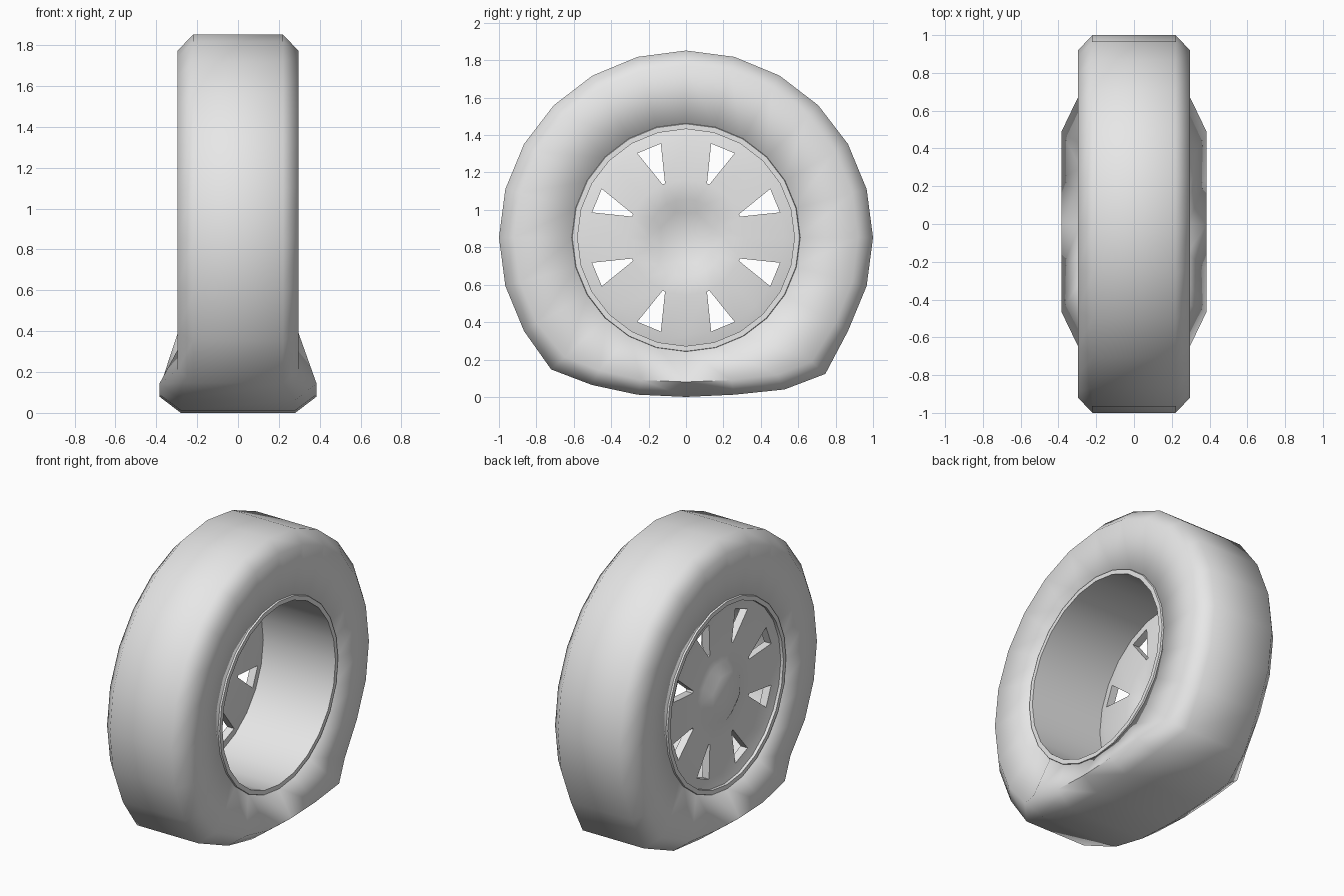
import bpy, bmesh
from math import sin, cos, radians, copysign
from mathutils import Vector

if "Cube" in bpy.data.objects:
    bpy.data.objects.remove(bpy.data.objects["Cube"], do_unlink=True)

SEG = 24
STEP = 360 / SEG
AXLE = 0.852  # height of the wheel centre

grey = bpy.data.materials.new("plain grey")
grey.use_nodes = True
grey.diffuse_color = (0.8, 0.8, 0.8, 1)
grey.node_tree.nodes["Principled BSDF"].inputs["Base Color"].default_value = (0.8, 0.8, 0.8, 1)


def polar(r, degrees, x):
    a = radians(degrees)
    return Vector((x, r * cos(a), AXLE + r * sin(a)))


def finish(bm, name, angle):
    bmesh.ops.recalc_face_normals(bm, faces=bm.faces[:])
    mesh = bpy.data.meshes.new(name)
    bm.to_mesh(mesh)
    bm.free()
    obj = bpy.data.objects.new(name, mesh)
    bpy.context.collection.objects.link(obj)
    mesh.materials.append(grey)
    bpy.ops.object.select_all(action='DESELECT')
    obj.select_set(True)
    bpy.context.view_layer.objects.active = obj
    bpy.ops.object.shade_smooth_by_angle(angle=radians(angle))
    return obj


def lathe(bm, profile, place):
    """Closed (radius, x) section swept around the axle."""
    rings = [[bm.verts.new(place(i, r, x)) for r, x in profile] for i in range(SEG)]
    n = len(profile)
    for i in range(SEG):
        a, b = rings[i], rings[(i + 1) % SEG]
        for j in range(n):
            k = (j + 1) % n
            bm.faces.new((a[j], a[k], b[k], b[j]))


# Deflated tyre: per step away from the lowest point, (y, z) of the ring
TREAD = [(0, 0), (0.26, 0.012), (0.515, 0.052), (0.733, 0.135)]
SHOULDER = [(0, 0.08), (0.24, 0.09), (0.475, 0.13), (0.66, 0.2)]


def tyre_point(i, r, x):
    p = polar(r, i * STEP, x)
    offset = i - SEG * 3 // 4
    d = abs(offset)
    if r > 0.9 and d < 4:
        y, z = (TREAD if r > 0.95 else SHOULDER)[d]
        lean = 0.012 if d > 1 else 0
        p.y = copysign(y, offset) + lean
        p.z = z - copysign(lean, offset)
        if d < 3:
            p.x = copysign(0.28 if r > 0.95 else 0.385, x)
    return p


half = [(0.59, 0.22), (0.6, 0.283), (0.92, 0.296), (1.0, 0.22)]
bm = bmesh.new()
lathe(bm, half + [(r, -x) for r, x in reversed(half)], tyre_point)
finish(bm, "deflated_tyre", 80)

# Rim barrel with a lip on both sides
lip = [(0.588, 0.2), (0.615, 0.27), (0.608, 0.294), (0.58, 0.294)]
bm = bmesh.new()
lathe(bm, lip + [(r, -x) for r, x in reversed(lip)],
      lambda i, r, x: polar(r, i * STEP, x))
finish(bm, "rim_barrel", 35)

# Wheel disc with eight tapered windows and a raised hub
bm = bmesh.new()


def disc_angle(i, r):
    # pull the inner window corners together into a narrow tip
    pull = 6.2 if r == 0.31 else 0
    return i * STEP + {0: 0, 1: pull, 2: -pull}[i % 3]


rings = [[bm.verts.new(polar(r, disc_angle(i, r), x)) for i in range(SEG)]
         for r, x in [(0.582, -0.275), (0.52, -0.26), (0.31, -0.25), (0.205, -0.25)]]
for j in range(3):
    for i in range(SEG):
        if j == 1 and i % 3 == 1:
            continue  # window opening
        k = (i + 1) % SEG
        bm.faces.new((rings[j][i], rings[j][k], rings[j + 1][k], rings[j + 1][i]))

hub = [bm.verts.new(polar(0.145, 45 * k + 22.5, -0.288)) for k in range(8)]
edge = rings[3]
for k in range(8):
    bm.faces.new((hub[k - 1], hub[k], edge[3 * k]))
    for i in range(3 * k, 3 * k + 3):
        bm.faces.new((hub[k], edge[i], edge[(i + 1) % SEG]))
bm.faces.new(hub)

new = bmesh.ops.extrude_face_region(bm, geom=bm.faces[:], use_keep_orig=True)["geom"]
bmesh.ops.translate(bm, vec=(0.05, 0, 0),
                    verts=[v for v in new if isinstance(v, bmesh.types.BMVert)])
finish(bm, "wheel_disc", 40)
